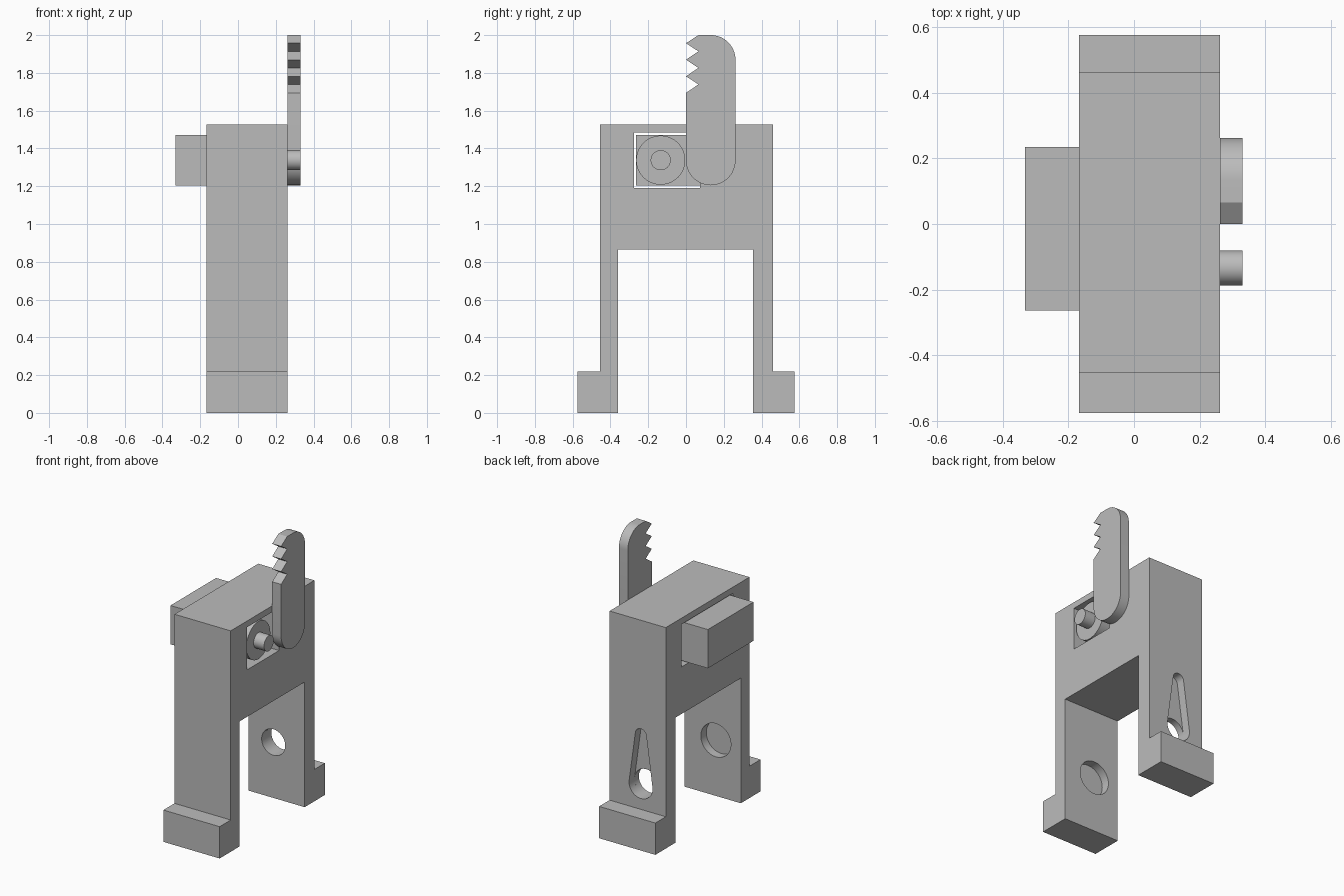
import bpy, bmesh
from math import sin, cos, pi, radians, asin

cube = bpy.data.objects.get("Cube")
if cube:
    bpy.data.objects.remove(cube, do_unlink=True)

grey = bpy.data.materials.new("plain grey")
grey.use_nodes = True
grey.diffuse_color = (0.5, 0.5, 0.5, 1)
grey.node_tree.nodes["Principled BSDF"].inputs["Base Color"].default_value = (0.5, 0.5, 0.5, 1)


def arc(cu, cv, r, start, end, n=24):
    """Points along an arc, angles in radians."""
    return [(cu + r * cos(start + (end - start) * i / n),
             cv + r * sin(start + (end - start) * i / n)) for i in range(n + 1)]


def circle(cu, cv, r, n=48):
    return arc(cu, cv, r, 0, 2 * pi, n)[:-1]


def rect(u0, u1, v0, v1):
    return [(u0, v0), (u1, v0), (u1, v1), (u0, v1)]


def prism(name, profile, axis, t0, t1):
    """Extrude a (horizontal, z) profile along x or y."""
    place = (lambda u, v, t: (t, u, v)) if axis == "x" else (lambda u, v, t: (u, t, v))
    bm = bmesh.new()
    near = [bm.verts.new(place(u, v, t0)) for u, v in profile]
    far = [bm.verts.new(place(u, v, t1)) for u, v in profile]
    bm.faces.new(near)
    bm.faces.new(far)
    for i in range(len(profile)):
        j = (i + 1) % len(profile)
        bm.faces.new((near[i], near[j], far[j], far[i]))
    bmesh.ops.recalc_face_normals(bm, faces=bm.faces)
    mesh = bpy.data.meshes.new(name)
    bm.to_mesh(mesh)
    bm.free()
    mesh.materials.append(grey)
    ob = bpy.data.objects.new(name, mesh)
    bpy.context.collection.objects.link(ob)
    return ob


def activate(ob):
    bpy.ops.object.select_all(action="DESELECT")
    ob.select_set(True)
    bpy.context.view_layer.objects.active = ob


def cut(target, cutter):
    mod = target.modifiers.new("cut", "BOOLEAN")
    mod.operation = "DIFFERENCE"
    mod.solver = "EXACT"
    mod.object = cutter
    activate(target)
    bpy.ops.object.modifier_apply(modifier=mod.name)
    bpy.data.objects.remove(cutter, do_unlink=True)


X0, X1 = -0.168, 0.262        # body faces
BACK, FRONT = 0.461, -0.454   # outer leg faces
IN_B, IN_F = 0.354, -0.359    # inner leg faces

# Body: an arch with two legs and stepped feet
body = prism("body", [
    (-0.575, 0), (IN_F, 0), (IN_F, 0.865), (IN_B, 0.865), (IN_B, 0), (0.575, 0),
    (0.575, 0.22), (BACK, 0.22), (BACK, 1.528), (FRONT, 1.528), (FRONT, 0.22), (-0.575, 0.22)],
    "x", X0, X1)

# Pocket: wide on one side, narrower where the knob comes through
cut(body, prism("wide_pocket", rect(-0.275, 0.29, 1.19, 1.485), "x", -0.4, 0.06))
cut(body, prism("narrow_pocket", rect(-0.275, 0.075, 1.19, 1.485), "x", 0.0, 0.4))

# Back leg: tapered keyhole recess with a through hole at its wide end
HX, HZ, R, TOP_Z, TOP_R = 0.023, 0.385, 0.09, 0.735, 0.042
tilt = asin((R - TOP_R) / (TOP_Z - HZ))
keyhole = (arc(HX, TOP_Z, TOP_R, tilt, pi - tilt, 16)
           + arc(HX, HZ, R, pi - tilt, 2 * pi + tilt, 32))
cut(body, prism("keyhole_recess", keyhole, "y", BACK - 0.06, BACK + 0.05))
cut(body, prism("through_hole", circle(HX, HZ, R), "y", IN_B - 0.05, BACK + 0.05))

# Front leg: round blind hole on the inner face
cut(body, prism("blind_hole", circle(HX, HZ, 0.115), "y", IN_F - 0.06, IN_F + 0.05))

# Sliding block, disc and pin
slider = prism("slider_block", rect(-0.264, 0.235, 1.204, 1.472), "x", -0.332, 0.05)
disc = prism("disc", circle(-0.134, 1.338, 0.13), "x", 0.045, 0.25)
pin = prism("pin", circle(-0.134, 1.338, 0.053), "x", 0.2, 0.33)

# Toothed lever with rounded ends
teeth = [(0, 1.957)]
for k in range(3):
    top = 1.957 - k * 0.0875
    teeth += [(0.066, top - 0.043), (0, top - 0.0875)]
lever = prism("toothed_lever",
              [(0.066, 2.0)] + teeth
              + arc(0.131, 1.336, 0.131, pi, 2 * pi)
              + arc(0.131, 1.869, 0.131, 0, pi / 2, 16),
              "x", X1, 0.33)

for ob in (body, slider, disc, pin, lever):
    activate(ob)
    bpy.ops.object.shade_smooth_by_angle(angle=radians(25))
